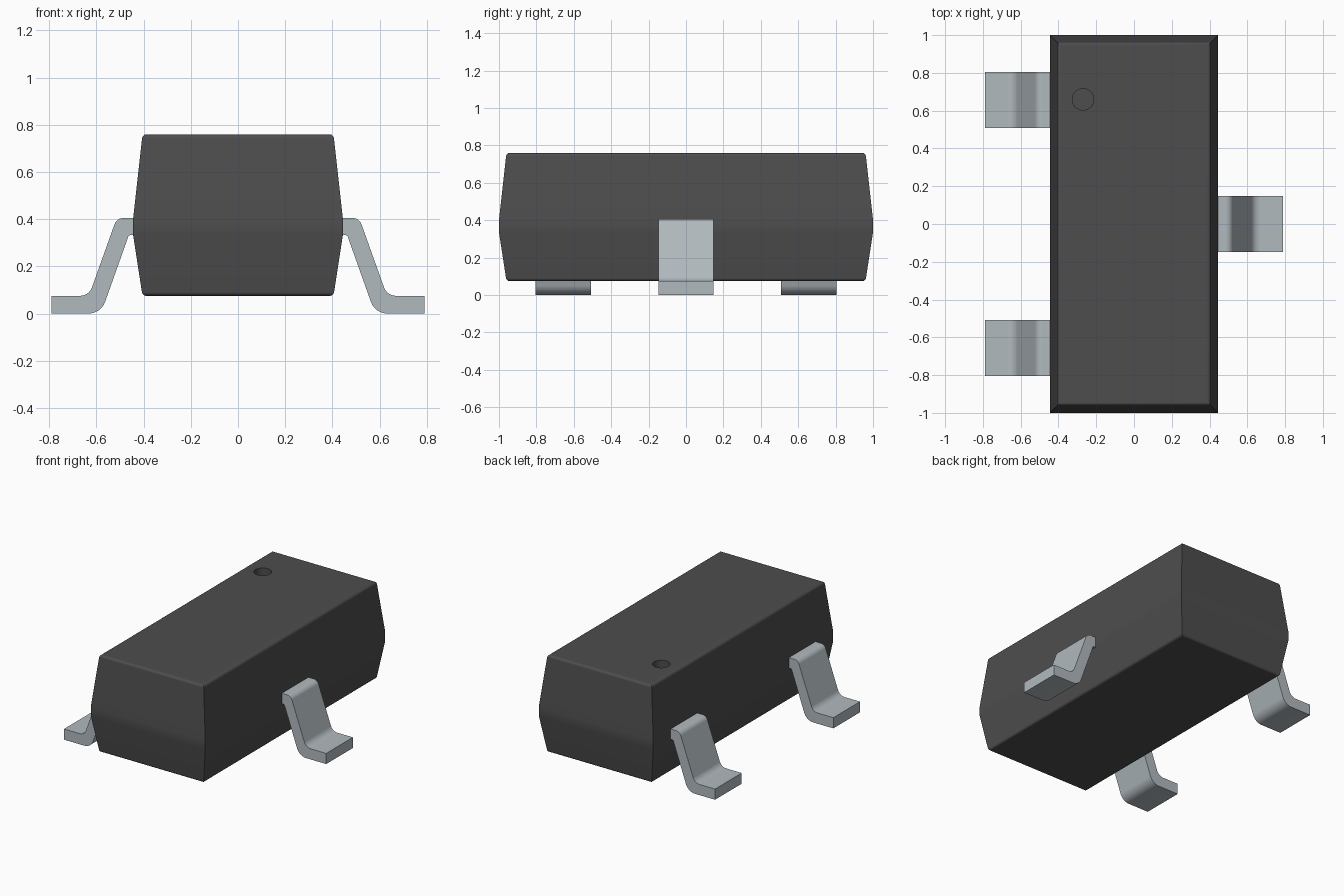
import bpy, bmesh
from mathutils import Vector, Matrix

cube = bpy.data.objects.get("Cube")
if cube:
    bpy.data.objects.remove(cube, do_unlink=True)


def make_material(name, rgb, metallic, roughness):
    m = bpy.data.materials.new(name)
    m.use_nodes = True
    m.diffuse_color = (*rgb, 1)
    bsdf = m.node_tree.nodes["Principled BSDF"]
    bsdf.inputs["Base Color"].default_value = (*rgb, 1)
    bsdf.inputs["Metallic"].default_value = metallic
    bsdf.inputs["Roughness"].default_value = roughness
    return m


black = make_material("black plastic", (0.075, 0.075, 0.075), 0, 0.6)
silver = make_material("tinned metal", (0.44, 0.49, 0.52), 0, 0.4)


def fillet(points, steps=6):
    """Round each (u, v, setback) corner of an open path."""
    out = []
    for i, (u, v, t) in enumerate(points):
        p = Vector((u, v))
        if t == 0:
            out.append(p)
            continue
        a = p + (Vector(points[i - 1][:2]) - p).normalized() * t
        b = p + (Vector(points[i + 1][:2]) - p).normalized() * t
        # Rational quadratic curve: an exact circular arc
        w = abs((a - p).normalized().dot((b - a).normalized()))
        for k in range(steps + 1):
            s = k / steps
            c0, c1, c2 = (1 - s) ** 2, 2 * w * s * (1 - s), s * s
            out.append((a * c0 + p * c1 + b * c2) / (c0 + c1 + c2))
    return out


def finish(name, bm, material):
    bmesh.ops.recalc_face_normals(bm, faces=bm.faces)
    mesh = bpy.data.meshes.new(name)
    bm.to_mesh(mesh)
    bm.free()
    mesh.materials.append(material)
    obj = bpy.data.objects.new(name, mesh)
    bpy.context.collection.objects.link(obj)
    return obj


def activate(obj):
    bpy.ops.object.select_all(action='DESELECT')
    obj.select_set(True)
    bpy.context.view_layer.objects.active = obj


def smooth(obj):
    activate(obj)
    bpy.ops.object.shade_smooth_by_angle(angle=0.6)
    wn = obj.modifiers.new("even_shading", 'WEIGHTED_NORMAL')
    wn.keep_sharp = True


# Body: rectangular rings following a tapered, softly rounded side profile
side_profile = fillet([(-0.10, 0.075, 0), (-0.04, 0.075, 0.015), (0, 0.335, 0),
                       (0, 0.40, 0), (-0.04, 0.76, 0.018), (-0.10, 0.76, 0)], 4)
bm = bmesh.new()
rings = []
for d, z in side_profile:
    hx, hy = 0.445 + d, 1 + d
    rings.append([bm.verts.new((sx * hx, sy * hy, z))
                  for sx, sy in ((-1, -1), (1, -1), (1, 1), (-1, 1))])
for lo, hi in zip(rings, rings[1:]):
    for i in range(4):
        j = (i + 1) % 4
        bm.faces.new((lo[i], lo[j], hi[j], hi[i]))
bm.faces.new(rings[0])
bm.faces.new(rings[-1])
body = finish("body", bm, black)

# Round orientation dimple sunk into the top
bm = bmesh.new()
bmesh.ops.create_cone(bm, cap_ends=True, segments=40, radius1=0.057, radius2=0.057,
                      depth=0.12, matrix=Matrix.Translation((-0.27, 0.66, 0.76)))
cutter = finish("dimple_cutter", bm, black)
cutter.hide_render = True
cut = body.modifiers.new("dimple", 'BOOLEAN')
cut.operation = 'DIFFERENCE'
cut.solver = 'EXACT'
cut.object = cutter
activate(body)
bpy.ops.object.modifier_apply(modifier="dimple")
bpy.data.objects.remove(cutter, do_unlink=True)
smooth(body)

# Leads: one bent strip profile, extruded along y
lead_profile = fillet([(0.42, 0.405, 0), (0.514, 0.405, 0.028), (0.632, 0.075, 0.037),
                       (0.79, 0.075, 0), (0.79, 0, 0), (0.581, 0, 0.052),
                       (0.463, 0.332, 0.006), (0.42, 0.332, 0)])


def lead(name, side, y, half=0.148):
    bm = bmesh.new()
    strip = bm.faces.new([bm.verts.new((side * x, y - half, z)) for x, z in lead_profile])
    ext = bmesh.ops.extrude_face_region(bm, geom=[strip])
    moved = [g for g in ext["geom"] if isinstance(g, bmesh.types.BMVert)]
    bmesh.ops.translate(bm, verts=moved, vec=(0, 2 * half, 0))
    smooth(finish(name, bm, silver))


lead("left_lead", 1, 0)
lead("right_front_lead", -1, -0.657)
lead("right_back_lead", -1, 0.657)
